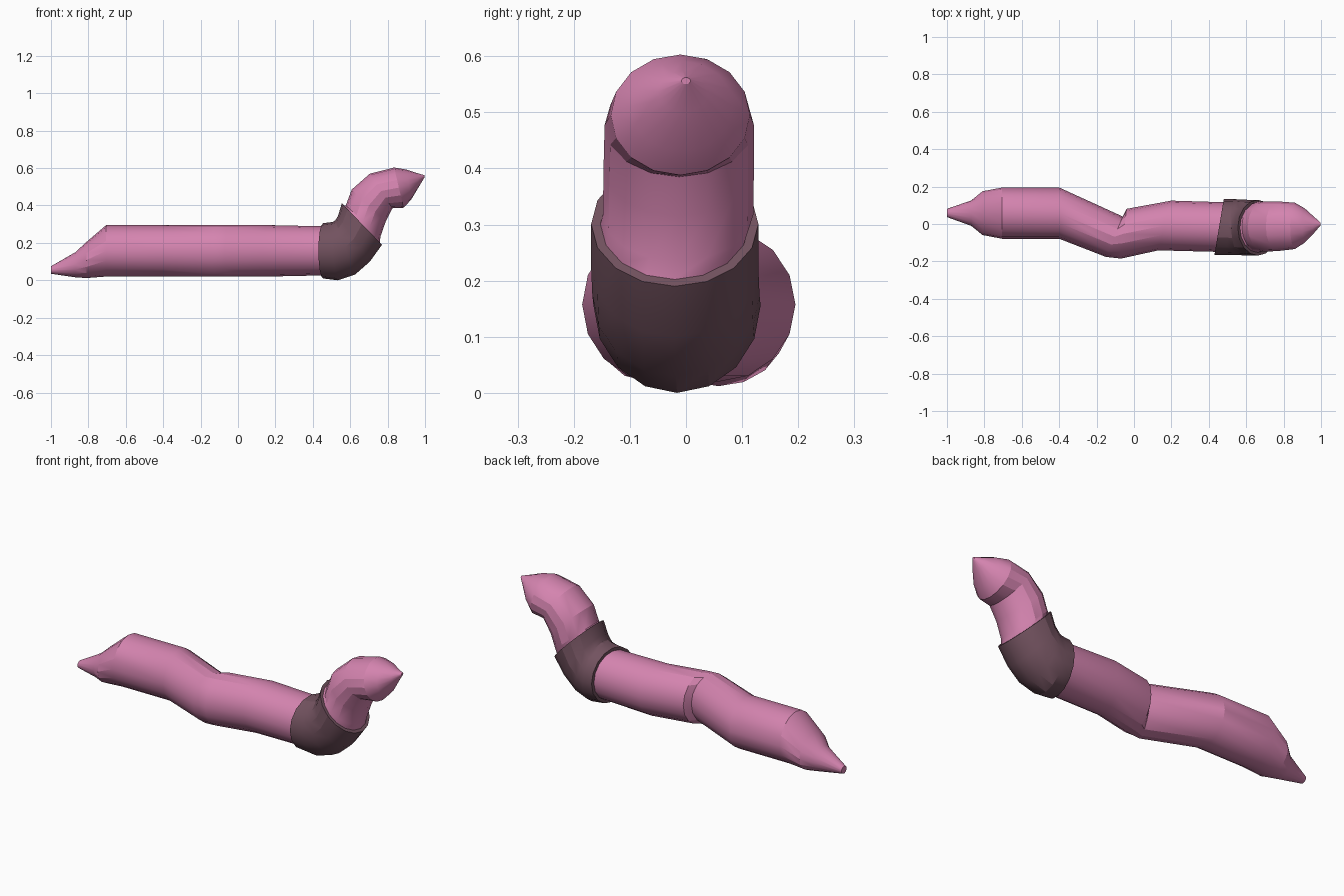
import bpy, bmesh, math
from mathutils import Vector

if "Cube" in bpy.data.objects:
    bpy.data.objects.remove(bpy.data.objects["Cube"])

SIDES = 16


def material(name, rgb):
    m = bpy.data.materials.new(name)
    m.diffuse_color = (*rgb, 1)
    m.use_nodes = True
    m.node_tree.nodes["Principled BSDF"].inputs["Base Color"].default_value = m.diffuse_color
    return m


def ring(top, bottom, cy, ry, skew=0.0, scale=1.0):
    """Elliptical cross-section spanning two x-z points; skew slides its +y side along x."""
    t, b = Vector((top[0], cy, top[1])), Vector((bottom[0], cy, bottom[1]))
    c, v, u = (t + b) / 2, (t - b) / 2 * scale, Vector((skew, ry, 0)) * scale
    return [c + u * math.cos(a) + v * math.sin(a)
            for a in (2 * math.pi * i / SIDES for i in range(SIDES))]


def tube(name, rings, mat, closed=False):
    """Skin a list of rings; cap the ends, or join last to first for a sleeve."""
    bm = bmesh.new()
    loops = [[bm.verts.new(p) for p in r] for r in rings]
    pairs = list(zip(loops, loops[1:]))
    if closed:
        pairs.append((loops[-1], loops[0]))
    else:
        bm.faces.new(loops[0])
        bm.faces.new(loops[-1])
    for a, b in pairs:
        for i in range(SIDES):
            j = (i + 1) % SIDES
            bm.faces.new((a[i], a[j], b[j], b[i]))
    bmesh.ops.recalc_face_normals(bm, faces=bm.faces)
    me = bpy.data.meshes.new(name)
    bm.to_mesh(me)
    bm.free()
    me.materials.append(mat)
    ob = bpy.data.objects.new(name, me)
    bpy.context.collection.objects.link(ob)
    bpy.ops.object.select_all(action='DESELECT')
    ob.select_set(True)
    bpy.context.view_layer.objects.active = ob
    bpy.ops.object.shade_smooth_by_angle(angle=math.radians(23))
    return ob


pink = material("pink_skin", (0.66, 0.23, 0.43))
dusky = material("dusky_band", (0.17, 0.085, 0.115))

# Bend shared by the body core and the band around it
bend = [
    ((0.455, 0.305), (0.455, 0.010), -0.016, 0.149, 0.025),
    ((0.505, 0.312), (0.535, 0.000), -0.016, 0.149, 0.015),
    ((0.520, 0.320), (0.625, 0.030), -0.018, 0.149),
    ((0.535, 0.345), (0.705, 0.100), -0.020, 0.149),
    ((0.555, 0.412), (0.770, 0.190), -0.020, 0.149),
]

# Body: pointed tail, S-curved trunk, bend, raised head
tail = [
    ((-1.0, 0.075), (-1.0, 0.035), 0.059, 0.022),
    ((-0.87, 0.150), (-0.87, 0.016), 0.058, 0.068),
    ((-0.81, 0.205), (-0.81, 0.012), 0.058, 0.117),
    ((-0.705, 0.295), (-0.705, 0.020), 0.058, 0.137),
]
trunk = [
    ((-0.40, 0.295), (-0.40, 0.020), 0.058, 0.137),
    ((-0.105, 0.295), (-0.105, 0.020), -0.068, 0.108, 0.045),
    ((-0.055, 0.295), (-0.055, 0.020), -0.052, 0.133, 0.015),
    ((0.165, 0.295), (0.165, 0.020), -0.008, 0.133, 0.035),
]
head = [
    ((0.576, 0.400), (0.762, 0.235), -0.014, 0.134),
    ((0.608, 0.485), (0.790, 0.315), -0.013, 0.134),
    ((0.705, 0.570), (0.825, 0.385), -0.012, 0.133),
    ((0.835, 0.603), (0.885, 0.388), -0.010, 0.124),
    ((0.900, 0.592), (0.925, 0.430), -0.008, 0.092),
    ((0.955, 0.574), (0.967, 0.500), -0.005, 0.045),
    ((0.997, 0.562), (0.997, 0.550), 0.0, 0.008),
]
core = [ring(*s) for s in tail + trunk]
core += [ring(*s, *([0.0] if len(s) == 4 else []), 0.89) for s in bend]
core += [ring(*s) for s in head]
tube("worm_body", core, pink)

# Saddle band: outer skin forward, inner skin back
full = [s if len(s) == 5 else (*s, 0.0) for s in bend]
outer = [ring(*s) for s in full]
inner = [ring(*s, 0.87) for s in reversed(full)]
tube("saddle_band", outer + inner, dusky, closed=True)
